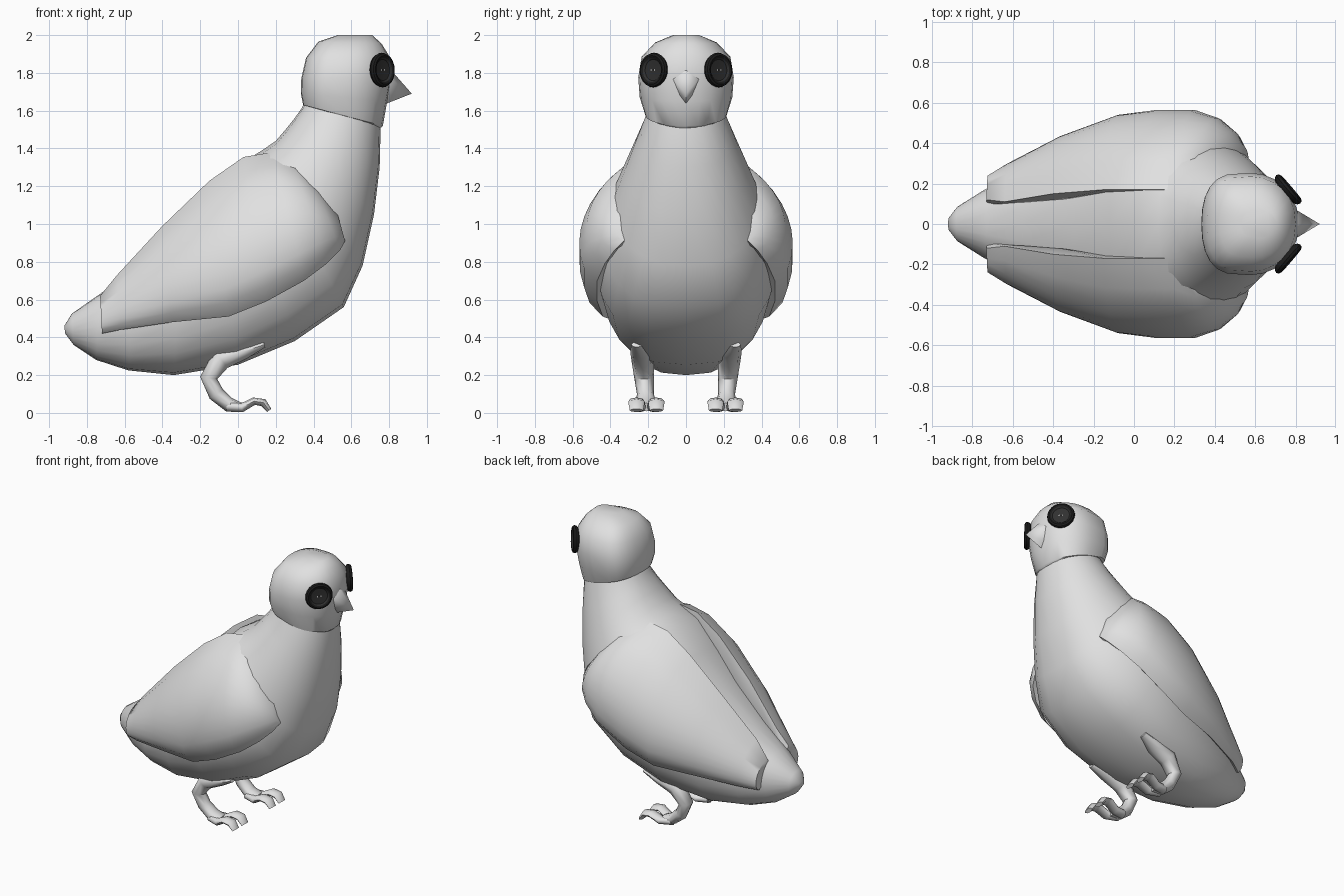
import bpy, bmesh, math
from mathutils import Vector

if "Cube" in bpy.data.objects:
    bpy.data.objects.remove(bpy.data.objects["Cube"])


def material(name, v):
    m = bpy.data.materials.new(name)
    m.diffuse_color = (v, v, v, 1)
    m.use_nodes = True
    m.node_tree.nodes["Principled BSDF"].inputs["Base Color"].default_value = m.diffuse_color
    return m


GREY = material("feather grey", 0.75)
BLACK = material("button black", 0.012)
DARK = material("button centre", 0.03)
PALE = material("button hole", 0.6)


def finish(name, bm, mats, angle=50):
    bmesh.ops.recalc_face_normals(bm, faces=bm.faces)
    me = bpy.data.meshes.new(name)
    bm.to_mesh(me)
    bm.free()
    ob = bpy.data.objects.new(name, me)
    bpy.context.collection.objects.link(ob)
    for m in mats:
        me.materials.append(m)
    bpy.ops.object.select_all(action='DESELECT')
    ob.select_set(True)
    bpy.context.view_layer.objects.active = ob
    bpy.ops.object.shade_smooth_by_angle(angle=math.radians(angle))
    return ob


def loft(bm, rings):
    """Skin a list of equal point rings and cap both ends."""
    vs = [[bm.verts.new(p) for p in r] for r in rings]
    n = len(vs[0])
    faces = []
    for a, b in zip(vs, vs[1:]):
        for i in range(n):
            j = (i + 1) % n
            faces.append(bm.faces.new((a[i], a[j], b[j], b[i])))
    bm.faces.new(vs[0])
    bm.faces.new(vs[-1][::-1])
    return faces


def oval(back, front, w, back_power=0.9, front_power=0.9, square=1.0, n=24):
    """Ring through two points of the middle plane; lower powers are fuller."""
    a, b = Vector((back[0], 0, back[1])), Vector((front[0], 0, front[1]))
    c, h = (a + b) / 2, (a - b) / 2
    pts = []
    for i in range(n):
        t = 2 * math.pi * i / n
        s, k = math.sin(t), math.cos(t)
        y = w * math.copysign(abs(s) ** (back_power if k > 0 else front_power), s)
        if k > 1e-6:
            k = k ** square
        pts.append(c + h * k + Vector((0, y, 0)))
    return pts


# body: tail, belly, breast and neck, with back and belly fullness
body = [((-.92, .46), (-.915, .42), .03, .9, .9), ((-.88, .525), (-.87, .36), .085, .9, .9),
        ((-.73, .63), (-.75, .28), .17, .85, .85), ((-.55, .76), (-.58, .225), .26, .8, .8),
        ((-.3, .98), (-.34, .2), .36, .75, .75), ((-.12, 1.17), (0, .255), .45, .72, .7),
        ((.02, 1.325), (.3, .38), .49, .78, .68), ((.12, 1.385), (.56, .56), .455, .88, .7),
        ((.2, 1.44), (.66, .78), .39, .9, .8), ((.26, 1.51), (.72, 1.05), .325, .9, .85),
        ((.3, 1.56), (.75, 1.3), .268, .9, .9), ((.335, 1.61), (.755, 1.5), .22, .9, .9),
        ((.37, 1.68), (.74, 1.6), .19, .9, .9)]
bm = bmesh.new()
loft(bm, [oval(*r) for r in body])
finish("body", bm, [GREY])

# head, boxier at the back
head = [((.42, 1.61), (.745, 1.5), .14), ((.345, 1.63), (.767, 1.52), .215),
        ((.333, 1.69), (.79, 1.65), .245), ((.335, 1.77), (.815, 1.78), .253),
        ((.36, 1.88), (.8, 1.89), .235), ((.425, 1.965), (.76, 1.955), .165),
        ((.53, 2.0), (.71, 2.0), .07)]
bm = bmesh.new()
loft(bm, [oval(*r, square=.55) for r in head])
finish("head", bm, [GREY])

# beak
bm = bmesh.new()
tip = bm.verts.new((.92, 0, 1.69))
base = [bm.verts.new(p) for p in ((.81, 0, 1.815), (.795, .075, 1.775), (.78, .035, 1.68),
                                  (.78, 0, 1.635), (.78, -.035, 1.68), (.795, -.075, 1.775))]
for i in range(6):
    bm.faces.new((base[i], base[(i + 1) % 6], tip))
bm.faces.new(base[::-1])
finish("beak", bm, [GREY], 75)

# wing stations: top edge, bottom edge, outermost y
WING = [((-.73, .12, .62), (-.72, .20, .42), .24),
        ((-.64, .11, .73), (-.62, .26, .44), .30),
        ((-.40, .15, .99), (-.35, .36, .48), .435),
        ((-.15, .17, 1.23), (-.05, .44, .51), .54),
        ((.03, .17, 1.355), (.15, .47, .59), .565),
        ((.18, .17, 1.38), (.35, .47, .70), .565),
        ((.29, .24, 1.335), (.47, .43, .79), .525),
        ((.41, .29, 1.21), (.54, .38, .86), .46),
        ((.525, .32, 1.06), (.567, .33, .91), .38)]


def swell(t):
    return max(0, math.sin(math.pi * t ** .9)) ** .62


def wing_ring(top, bot, out, side):
    a, b = Vector(top), Vector(bot)
    steps = [k / 10 for k in range(11)]
    bulge = min((out - a.lerp(b, t).y) / swell(t) for t in steps[1:-1])
    pts = []
    for t in steps:
        p = a.lerp(b, t)
        p.y += bulge * swell(t)
        pts.append(p)
    for t in (.75, .5, .25):
        p = a.lerp(b, t)
        p.y -= .09 if top[0] > -.6 else .05
        pts.append(p)
    return [(p.x, p.y * side, p.z) for p in pts]


def tube(bm, path, n=8):
    """Tube along points (x, y, z, radius, y radius)."""
    rings = []
    for i, p in enumerate(path):
        a, b = path[max(i - 1, 0)], path[min(i + 1, len(path) - 1)]
        d = Vector((b[0] - a[0], 0, b[2] - a[2])).normalized()
        up = Vector((-d.z, 0, d.x))
        rings.append([Vector(p[:3]) + up * p[3] * math.cos(2 * math.pi * k / n)
                      + Vector((0, p[4] * math.sin(2 * math.pi * k / n), 0)) for k in range(n)])
    loft(bm, rings)


for side, label in ((1, "left"), (-1, "right")):
    # wing
    bm = bmesh.new()
    loft(bm, [wing_ring(*s, side) for s in WING])
    finish(label + "_wing", bm, [GREY])

    # leg with bent ankle
    bm = bmesh.new()
    tube(bm, [(.14, .26 * side, .362, .015, .03), (.03, .235 * side, .325, .042, .06),
              (-.09, .23 * side, .285, .058, .06), (-.155, .222 * side, .185, .046, .052),
              (-.115, .215 * side, .1, .043, .045), (-.05, .21 * side, .045, .038, .055),
              (.02, .21 * side, .03, .022, .06)])
    # two hooked toes
    for off in (-.05, .055):
        y = .207 * side
        o = off * side
        tube(bm, [(-.06, y + o * .4, .035, .028, .035), (.02, y + o * .8, .027, .024, .038),
                  (.085, y + o, .062, .02, .043), (.135, y + o, .054, .021, .043),
                  (.165, y + o, .013, .014, .036)], 8)
    finish(label + "_leg", bm, [GREY], 60)

    # button eye: rounded rim around a dished centre
    prof = [(.07, -.022), (.086, -.012), (.092, .002), (.087, .015), (.076, .02),
            (.064, .016), (.056, .006), (.03, .004), (.006, .003)]
    nrm = Vector((.76, .65 * side, .04)).normalized()
    u = nrm.cross(Vector((0, 0, 1))).normalized()
    v = u.cross(nrm)
    c = Vector((.762, .17 * side, 1.815))
    bm = bmesh.new()
    n = 24
    faces = loft(bm, [[c + nrm * h + (u * math.cos(2 * math.pi * k / n)
                       + v * math.sin(2 * math.pi * k / n)) * r for k in range(n)] for r, h in prof])
    for i, f in enumerate(faces):
        f.material_index = 1 if i >= 5 * n else 0
    # thread holes
    for o in (-.012, .012):
        dot = [bm.verts.new(c + nrm * .008 + u * (o + .004 * math.cos(k * math.pi / 3))
                            + v * .006 * math.sin(k * math.pi / 3)) for k in range(6)]
        bm.faces.new(dot).material_index = 2
    finish(label + "_eye", bm, [BLACK, DARK, PALE], 40)
